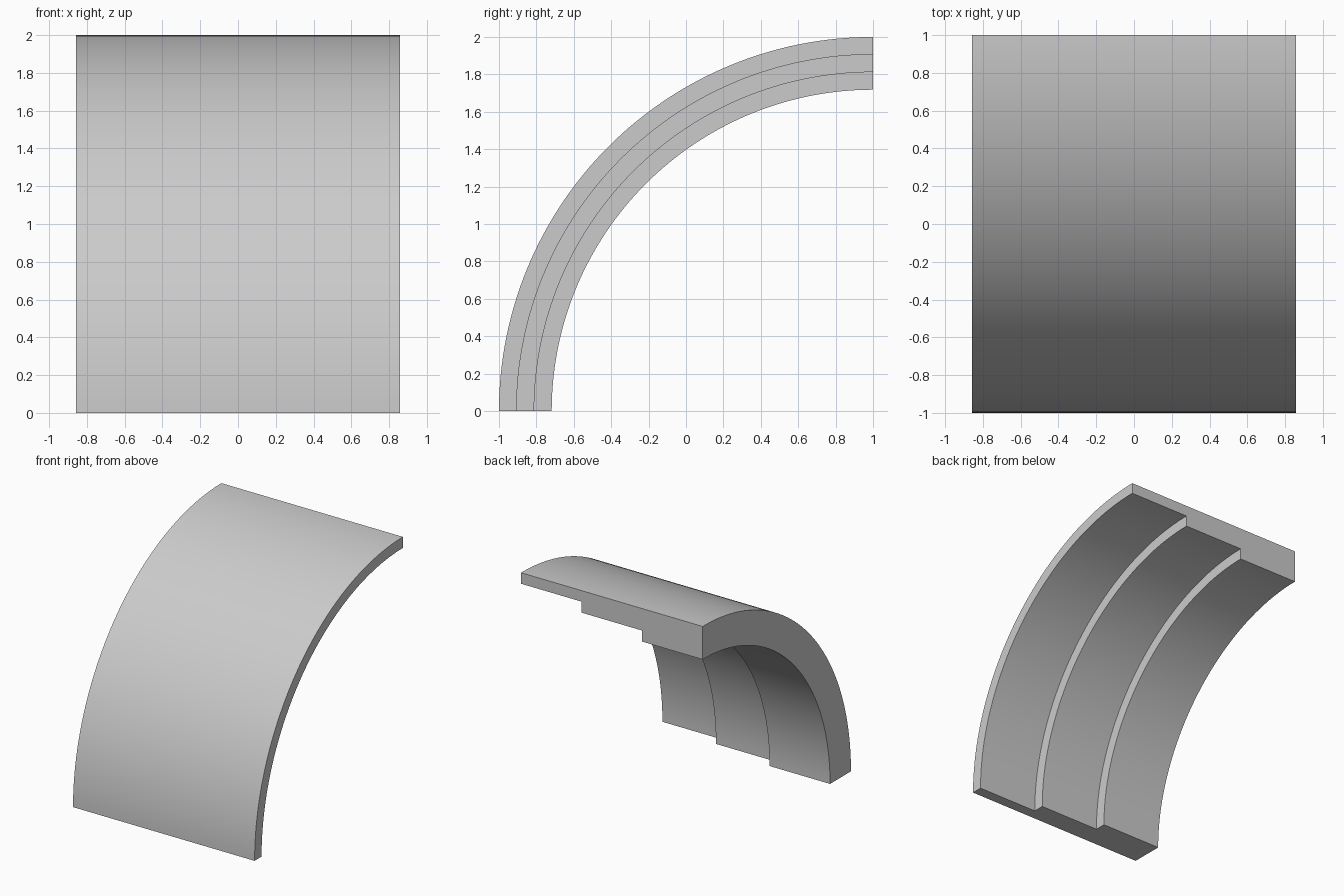
import bpy, bmesh
from math import radians
from mathutils import Vector

if "Cube" in bpy.data.objects:
    bpy.data.objects.remove(bpy.data.objects["Cube"])

HALF_W = 0.857           # half width along x
OUTER = 2.0              # outer radius of the quarter arc
STEP = 0.094             # thickness added by each step
AXIS = Vector((0, 1, 0)) # arc centre line, parallel to x

# Stepped cross-section as (x, radius): thin at +x, thick at -x
profile = [(-HALF_W, OUTER), (HALF_W, OUTER)]
for i in range(3):
    r = OUTER - STEP * (i + 1)
    x1 = HALF_W - i * 2 * HALF_W / 3
    profile += [(x1, r), (x1 - 2 * HALF_W / 3, r)]

# Sweep the section a quarter turn, from the ground to the top
bm = bmesh.new()
verts = [bm.verts.new((x, AXIS.y - r, 0)) for x, r in profile]
start = bm.faces.new(verts)
bmesh.ops.spin(bm, geom=[start], cent=AXIS, axis=(-1, 0, 0),
               angle=radians(90), steps=64, use_duplicate=False)
if max(v.co.z for v in bm.verts) < 1:  # swept downward: flip up
    for v in bm.verts:
        v.co.z = -v.co.z
# Close the ground end if the sweep left it open
open_edges = [e for e in bm.edges if e.is_boundary]
if open_edges:
    bmesh.ops.contextual_create(bm, geom=open_edges)
bmesh.ops.recalc_face_normals(bm, faces=bm.faces)

mesh = bpy.data.meshes.new("stepped_arch")
bm.to_mesh(mesh)
bm.free()
arch = bpy.data.objects.new("stepped_arch", mesh)
bpy.context.collection.objects.link(arch)

# Smooth curved faces, sharp edges
bpy.context.view_layer.objects.active = arch
arch.select_set(True)
bpy.ops.object.shade_smooth_by_angle(angle=radians(30))
